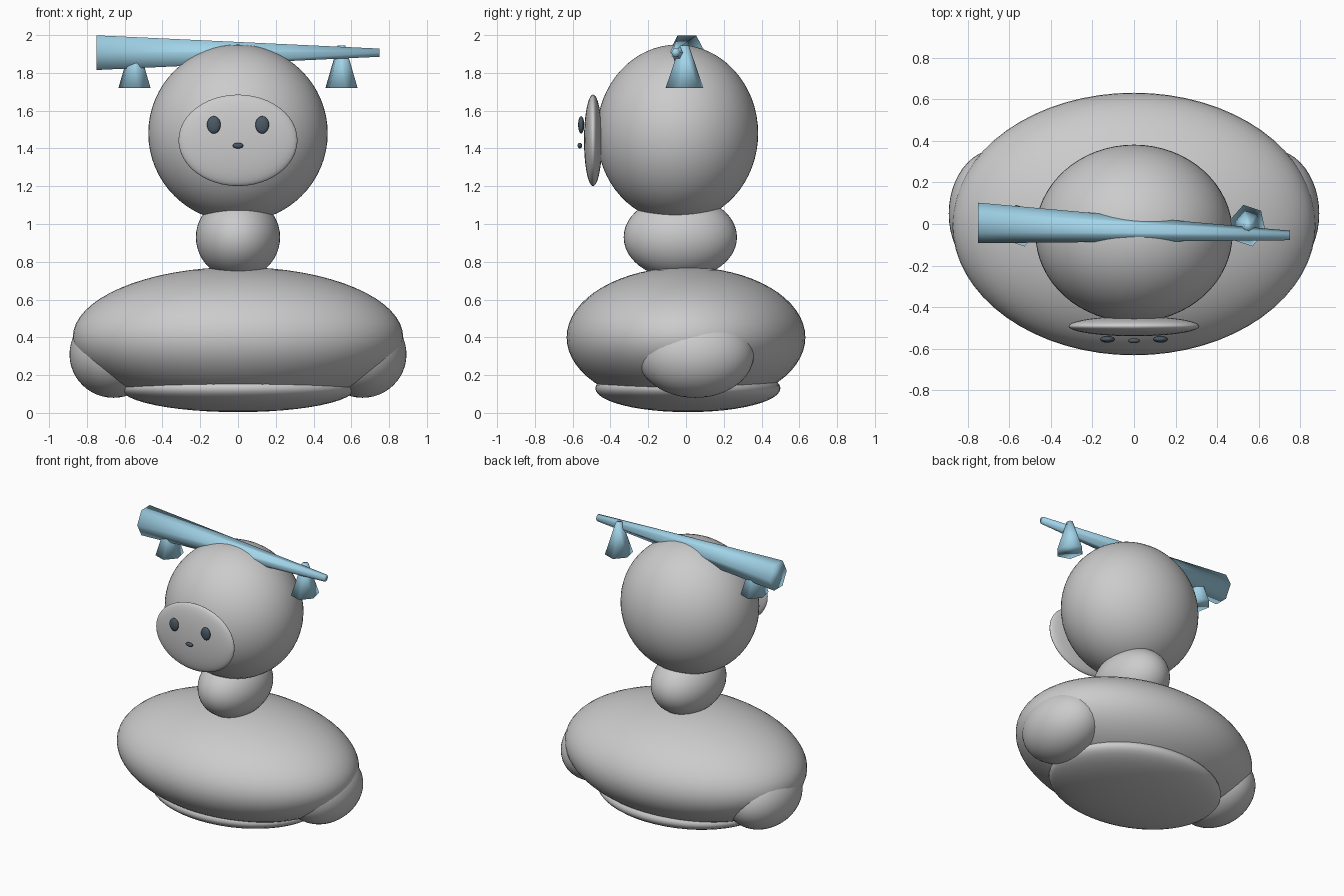
import bpy
import math

if "Cube" in bpy.data.objects:
    bpy.data.objects.remove(bpy.data.objects["Cube"])


def material(name, color):
    m = bpy.data.materials.new(name)
    m.diffuse_color = color
    m.use_nodes = True
    m.node_tree.nodes["Principled BSDF"].inputs["Base Color"].default_value = m.diffuse_color
    return m


BLUE = material("light_blue", (0.36, 0.66, 0.82, 1))
DARK = material("dark_slate", (0.07, 0.10, 0.13, 1))


def finish(name, mat):
    ob = bpy.context.object
    ob.name = name
    bpy.ops.object.transform_apply(location=False, rotation=True, scale=True)
    bpy.ops.object.shade_smooth()
    if mat:
        ob.data.materials.append(mat)
    return ob


def ellipsoid(name, loc, radii, mat=None, seg=48):
    bpy.ops.mesh.primitive_uv_sphere_add(segments=seg, ring_count=seg // 2, location=loc)
    bpy.context.object.scale = radii
    return finish(name, mat)


# Seated body, flattened underside, neck and head
ellipsoid("body", (0, 0, 0.40), (0.875, 0.632, 0.372), seg=64)
ellipsoid("base_pad", (0, 0.01, 0.13), (0.62, 0.49, 0.126))
ellipsoid("neck", (0, -0.03, 0.93), (0.223, 0.30, 0.22))
ellipsoid("head", (0, -0.045, 1.48), (0.475, 0.427, 0.47), seg=64)

# Face plate with eyes and nose
ellipsoid("face_plate", (0, -0.492, 1.443), (0.315, 0.048, 0.242))
ellipsoid("nose", (0, -0.562, 1.415), (0.028, 0.012, 0.015), DARK, 24)

# Mirrored feet and eyes
for side, s in (("left", -1), ("right", 1)):
    ellipsoid(side + "_foot", (0.66 * s, 0.05, 0.31), (0.232, 0.31, 0.23))
    ellipsoid(side + "_eye", (0.128 * s, -0.555, 1.525), (0.036, 0.016, 0.046), DARK, 24)

    # Six-sided hanging weights under the bar
    bpy.ops.mesh.primitive_cone_add(vertices=6, radius1=0.103, radius2=0.024, depth=0.225,
                                    location=(0.548 * s, -0.008, 1.8325))
    ob = bpy.context.object
    for v in ob.data.vertices:
        a = math.radians(14)
        x, y = v.co.x, v.co.y
        v.co.x = 0.86 * (x * math.cos(a) - y * math.sin(a))
        v.co.y = x * math.sin(a) + y * math.cos(a)
    finish(side + "_weight", BLUE)

# Tapered six-sided bar across the head, thick end at -x
bpy.ops.mesh.primitive_cone_add(vertices=6, radius1=0.106, radius2=0.025, depth=1.5,
                                location=(0, -0.025, 1.907))
bar = bpy.context.object
for v in bar.data.vertices:
    x, y, z = v.co
    # Lay the cone along x with flat facets up, drifting forward to the thin end
    a = math.atan2(y, x)
    k = math.hypot(x, y)
    n = round(math.degrees(a - math.pi / 2) / 60)
    b = math.radians(60 * n)
    v.co = (z, k * math.cos(b) * 0.92 - 0.03 * z / 0.75, k * math.sin(b))
bar.data.update()
import bmesh
bm = bmesh.new()
bm.from_mesh(bar.data)
bmesh.ops.recalc_face_normals(bm, faces=bm.faces)
bm.to_mesh(bar.data)
bm.free()
finish("head_bar", BLUE)
